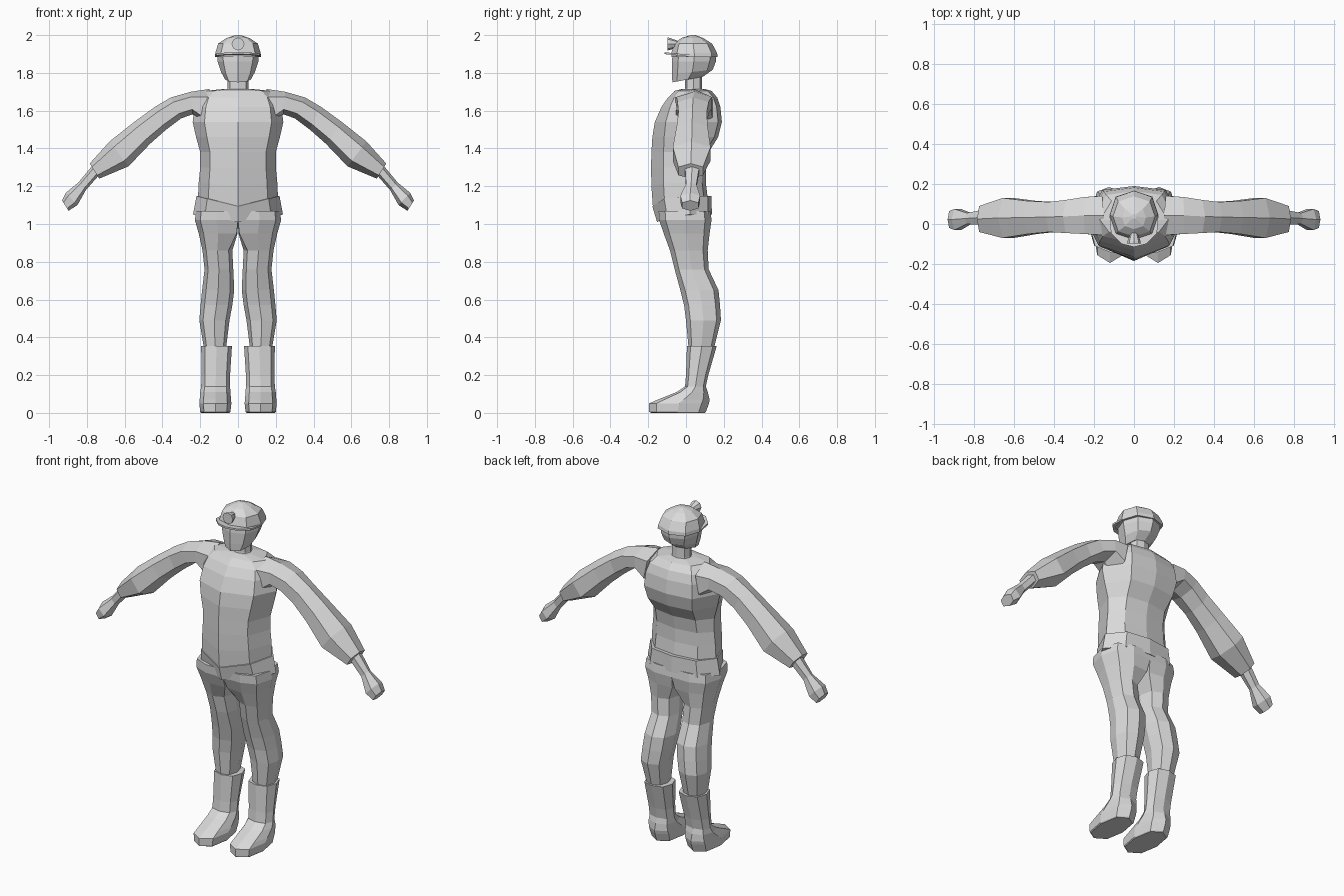
import bpy, bmesh, math
from mathutils import Vector

grey = bpy.data.materials.new("plain grey")
grey.diffuse_color = (0.7, 0.7, 0.7, 1)


def loft(name, rings, side=1):
    """Skin a closed, flat-shaded tube through rings of equal point count."""
    bm = bmesh.new()
    loops = [[bm.verts.new((p[0] * side, p[1], p[2])) for p in r] for r in rings]
    n = len(loops[0])
    for a, b in zip(loops, loops[1:]):
        for i in range(n):
            j = (i + 1) % n
            bm.faces.new((a[i], a[j], b[j], b[i]))
    bm.faces.new(loops[0])
    bm.faces.new(loops[-1])
    bmesh.ops.recalc_face_normals(bm, faces=bm.faces)
    me = bpy.data.meshes.new(name)
    bm.to_mesh(me)
    bm.free()
    me.materials.append(grey)
    ob = bpy.data.objects.new(name, me)
    bpy.context.collection.objects.link(ob)
    return ob


def body_ring(z, hw, front, back, dip=0.0):
    """Ten-sided torso section with a ridge at front centre that can dip."""
    half = [(0, front), (0.74 * hw, front * 0.65), (hw, 0.02),
            (0.66 * hw, back - 0.02), (0, back)]
    pts = half + [(-x, y) for x, y in half[3:0:-1]]
    return [(x, y, z - (dip * (1 - abs(x) / hw) if y < 0 else 0)) for x, y in pts]


def oct_ring(z, x0, x1, y0, y1, inner=0.75, outer=0.75, tilt=0.0):
    """Octagon section inside a box; inner=1 squares off the x0 side."""
    cx, cy, rx, ry = (x0 + x1) / 2, (y0 + y1) / 2, (x1 - x0) / 2, (y1 - y0) / 2
    k, o = inner, outer
    uv = [(0, -1), (o, -o), (1, 0), (o, o), (0, 1), (-k, k), (-1, 0), (-k, -k)]
    return [(cx + u * rx, cy + v * ry, z + tilt * v) for u, v in uv]


def arm_ring(tx, tz, bx, bz, y0, y1):
    """Hexagon section between a top point and a bottom point."""
    top, bot = Vector((tx, 0, tz)), Vector((bx, 0, bz))
    mid, up = (top + bot) / 2, (top - bot) / 2
    cy, ry = (y0 + y1) / 2, (y1 - y0) / 2
    out = []
    for u, v in [(1, 0), (0.55, 1), (-0.55, 1), (-1, 0), (-0.55, -1), (0.55, -1)]:
        p = mid + up * u
        out.append((p.x, cy + ry * v, p.z))
    return out


# Jacket body
loft("jacket", [body_ring(*r) for r in [
    (1.135, 0.212, -0.175, 0.115, 0.05), (1.22, 0.208, -0.183, 0.105, 0.02),
    (1.30, 0.20, -0.185, 0.105), (1.38, 0.20, -0.183, 0.12),
    (1.46, 0.222, -0.178, 0.17), (1.54, 0.24, -0.165, 0.19),
    (1.62, 0.23, -0.13, 0.182), (1.67, 0.21, -0.095, 0.165),
    (1.705, 0.17, -0.06, 0.135), (1.715, 0.075, -0.02, 0.10)]])

# Flared jacket hem
loft("jacket_hem", [body_ring(*r) for r in [
    (1.148, 0.220, -0.178, 0.135, 0.055), (1.05, 0.238, -0.153, 0.137, 0.04)]])

# Neck
loft("neck", [oct_ring(*r) for r in [
    (1.68, -0.065, 0.065, -0.02, 0.095), (1.72, -0.055, 0.055, -0.005, 0.085),
    (1.79, -0.055, 0.055, -0.005, 0.085)]])

# Head, with jaw rising toward the back
loft("head", [oct_ring(*r, 0.72, 0.72, t) for r, t in [
    ((1.765, -0.068, 0.068, -0.072, 0.09), 0.015),
    ((1.805, -0.09, 0.09, -0.075, 0.142), 0.012),
    ((1.86, -0.108, 0.108, -0.075, 0.158), 0),
    ((1.90, -0.11, 0.11, -0.07, 0.16), 0)]])

# Helmet shell
loft("helmet", [oct_ring(*r) for r in [
    (1.885, -0.122, 0.122, -0.078, 0.167), (1.905, -0.12, 0.12, -0.078, 0.165),
    (1.955, -0.105, 0.105, -0.062, 0.138), (1.985, -0.06, 0.06, -0.025, 0.09),
    (2.0, -0.012, 0.012, 0.025, 0.05)]])

# Helmet brim
brim = [(-0.122, 0.04), (-0.115, -0.045), (-0.06, -0.10), (0, -0.115),
        (0.06, -0.10), (0.115, -0.045), (0.122, 0.04)]
loft("helmet_brim", [[(x, y, z - 0.1 * y) for x, y in brim] for z in (1.888, 1.898)])

# Helmet lamp: flared cup facing forward
loft("helmet_lamp", [
    [(r * math.cos(i * math.pi / 4), y, 1.953 + r * math.sin(i * math.pi / 4))
     for i in range(8)] for y, r in [(-0.097, 0.034), (-0.085, 0.032), (-0.03, 0.012)]])

# Paired limbs
for side, tag in ((1, "left"), (-1, "right")):
    loft("sleeve_" + tag, [arm_ring(*r) for r in [
        (0.15, 1.715, 0.19, 1.52, -0.055, 0.14), (0.25, 1.70, 0.24, 1.58, -0.05, 0.135),
        (0.355, 1.67, 0.30, 1.56, -0.045, 0.12), (0.44, 1.62, 0.38, 1.50, -0.04, 0.11),
        (0.55, 1.54, 0.465, 1.425, -0.05, 0.115), (0.68, 1.437, 0.58, 1.305, -0.07, 0.13),
        (0.785, 1.32, 0.735, 1.24, -0.04, 0.09)]], side)
    loft("hand_" + tag, [arm_ring(*r) for r in [
        (0.77, 1.31, 0.73, 1.265, -0.005, 0.07), (0.845, 1.22, 0.805, 1.18, 0.0, 0.055),
        (0.912, 1.165, 0.85, 1.10, -0.03, 0.075), (0.932, 1.125, 0.897, 1.07, -0.02, 0.065)]], side)
    loft("trouser_leg_" + tag, [oct_ring(*r) for r in [
        (1.07, 0.0, 0.222, -0.145, 0.13, 1.0), (1.02, 0.0, 0.228, -0.142, 0.135, 1.0),
        (0.95, 0.002, 0.208, -0.118, 0.125, 0.95), (0.86, 0.03, 0.188, -0.085, 0.115),
        (0.76, 0.025, 0.177, -0.06, 0.12), (0.65, 0.02, 0.19, -0.03, 0.172),
        (0.57, 0.03, 0.198, -0.01, 0.18), (0.49, 0.045, 0.205, 0.0, 0.185),
        (0.33, 0.065, 0.178, 0.015, 0.145)]], side)
    loft("boot_" + tag, [oct_ring(*r) for r in [
        (0.355, 0.032, 0.195, 0.005, 0.163), (0.20, 0.042, 0.193, 0.0, 0.118),
        (0.14, 0.042, 0.195, -0.005, 0.105), (0.11, 0.04, 0.20, -0.05, 0.115),
        (0.07, 0.037, 0.203, -0.15, 0.125), (0.05, 0.035, 0.205, -0.195, 0.122),
        (0.005, 0.04, 0.20, -0.195, 0.105), (0.0, 0.045, 0.195, -0.185, 0.10)]], side)
